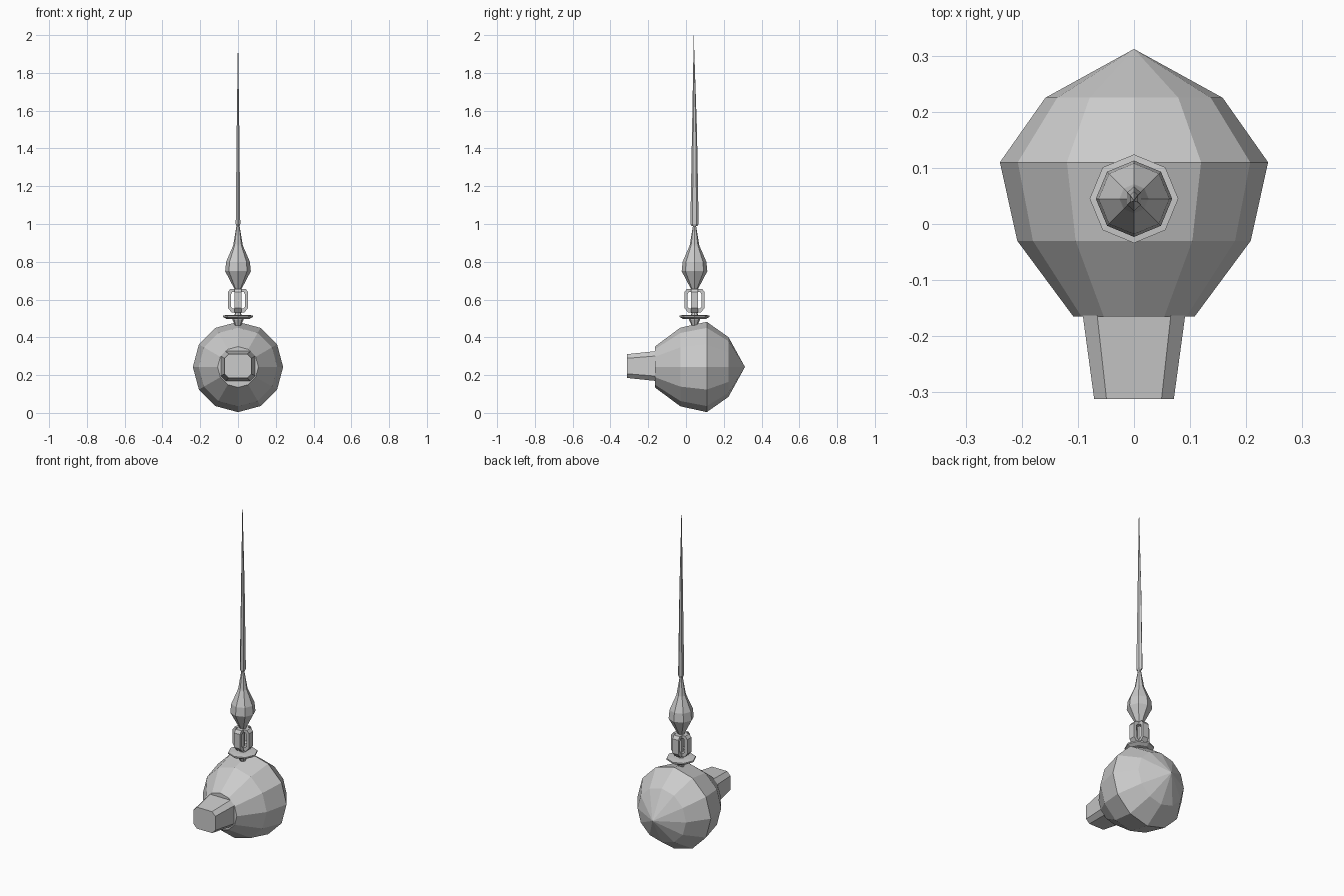
import bpy, bmesh
from math import cos, sin, pi
from mathutils import Vector, Matrix

if "Cube" in bpy.data.objects:
    bpy.data.objects.remove(bpy.data.objects["Cube"])

STEM_Y = 0.045


def loft(name, rings):
    """Mesh through successive rings; a one-point ring is an apex, open ends are capped."""
    bm = bmesh.new()
    vs = [[bm.verts.new(p) for p in r] for r in rings]
    for a, b in zip(vs, vs[1:]):
        n = max(len(a), len(b))
        for i in range(n):
            j = (i + 1) % n
            if len(a) == 1:
                bm.faces.new((a[0], b[j], b[i]))
            elif len(b) == 1:
                bm.faces.new((a[i], a[j], b[0]))
            else:
                bm.faces.new((a[i], a[j], b[j], b[i]))
    for end in (vs[0], vs[-1]):
        if len(end) > 2:
            bm.faces.new(end)
    bmesh.ops.recalc_face_normals(bm, faces=bm.faces)
    me = bpy.data.meshes.new(name)
    bm.to_mesh(me)
    bm.free()
    ob = bpy.data.objects.new(name, me)
    bpy.context.collection.objects.link(ob)
    return ob


def ring(z, rx, ry=None, n=8, turn=0.0):
    """Horizontal ring around the stem axis."""
    ry = rx if ry is None else ry
    if rx == 0:
        return [(0, STEM_Y, z)]
    return [(rx * cos(2 * pi * i / n + turn), STEM_Y + ry * sin(2 * pi * i / n + turn), z)
            for i in range(n)]


# Faceted bulb lying along y
def bulb_ring(y, r, n=12):
    if r == 0:
        return [(0, y, 0.243)]
    return [(r * cos(2 * pi * i / n), y, 0.243 + r * sin(2 * pi * i / n)) for i in range(n)]


loft("bulb", [bulb_ring(*p) for p in
              [(-0.165, 0.108), (-0.03, 0.208), (0.11, 0.239), (0.225, 0.158), (0.312, 0)]])


# Snout: tapered box with chamfered corners
def snout_ring(y, w, h, c, z):
    pts = [(w, h - c), (w - c, h), (c - w, h), (-w, h - c),
           (-w, c - h), (c - w, -h), (w - c, -h), (w, c - h)]
    return [(x, y, z + dz) for x, dz in pts]


loft("snout", [snout_ring(-0.15, 0.093, 0.08, 0.026, 0.248),
               snout_ring(-0.312, 0.071, 0.063, 0.022, 0.248)])

# Neck and collar disc
loft("neck", [ring(0.455, 0.012), ring(0.495, 0.03), ring(0.505, 0.03)])
loft("collar", [ring(0.497, 0.06), ring(0.508, 0.079), ring(0.516, 0.079), ring(0.519, 0.045)])
loft("core_rod", [ring(0.51, 0.022), ring(0.54, 0.012), ring(0.64, 0.012), ring(0.67, 0.02)])

# Four looped ribs around the rod
outer = [(0.006, 0.53), (0.034, 0.532), (0.053, 0.555), (0.053, 0.64), (0.04, 0.657), (0.006, 0.657)]
inner = [(0.006, 0.55), (0.026, 0.552), (0.036, 0.562), (0.036, 0.63), (0.03, 0.64), (0.006, 0.64)]
for k in range(4):
    rot = Matrix.Rotation(k * pi / 2, 3, 'Z')
    rings = []
    for (ro, zo), (ri, zi) in zip(outer, inner):
        quad = [(ro, -0.019, zo), (ro, 0.019, zo), (ri, 0.019, zi), (ri, -0.019, zi)]
        rings.append([rot @ Vector(p) + Vector((0, STEM_Y, 0)) for p in quad])
    loft("looped_rib", rings)

# Turned knop tapering into the needle socket
loft("knop", [ring(0.655, 0.018), ring(0.75, 0.068), ring(0.80, 0.063),
              ring(0.885, 0.026), ring(0.895, 0.024), ring(0.985, 0.009), ring(1.0, 0.009)])

# Long tapering needle blade
tip = [(0, STEM_Y - 0.004, 2.0)]
loft("needle", [ring(0.99, 0.010, 0.016, 6, pi / 6), ring(1.0, 0.014, 0.022, 6, pi / 6),
                ring(1.5, 0.008, 0.013, 6, pi / 6), tip])
